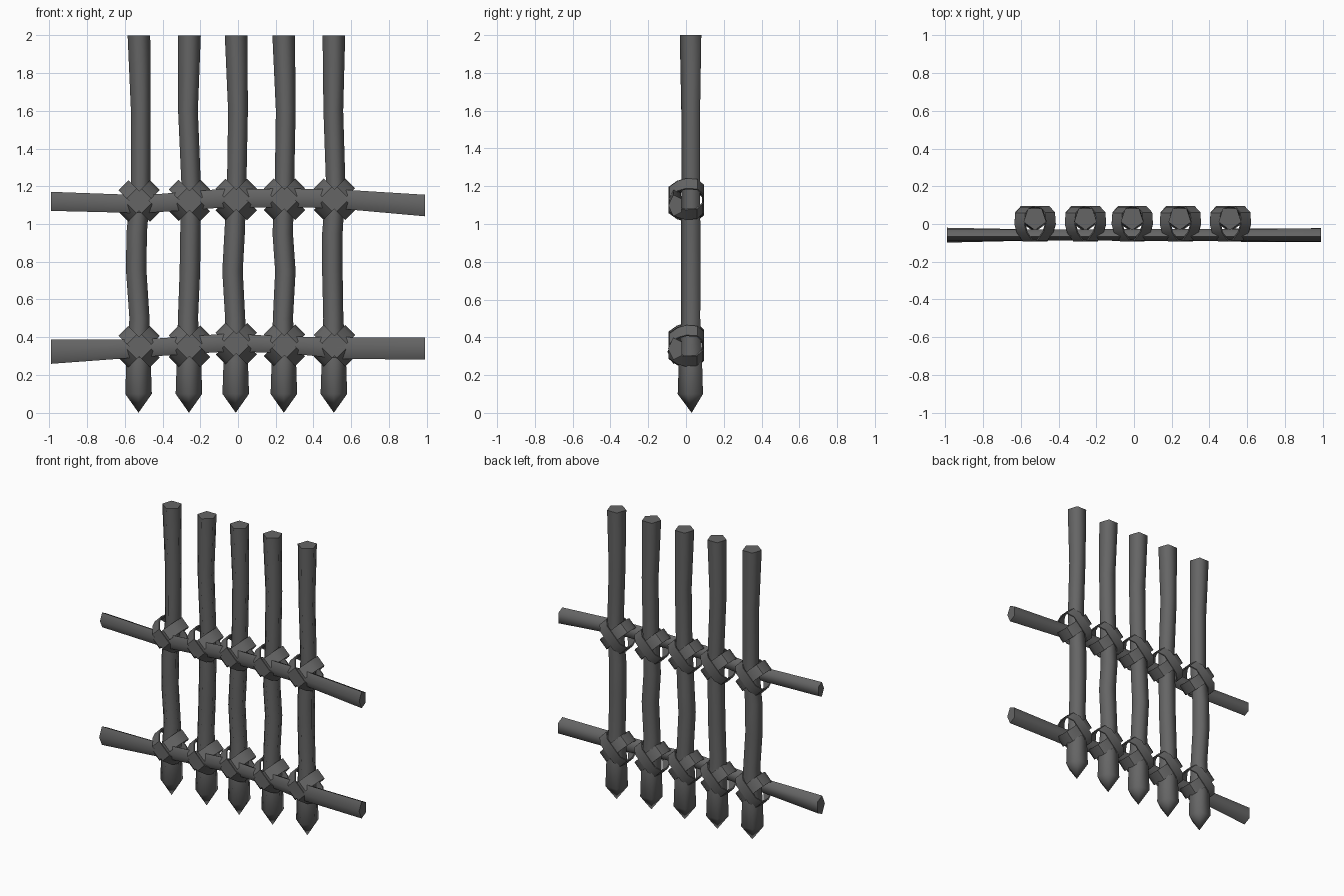
import bpy, bmesh, math
from mathutils import Vector

cube = bpy.data.objects.get("Cube")
if cube:
    bpy.data.objects.remove(cube)

wood = bpy.data.materials.new("dark_grey")
wood.use_nodes = True
GREY = (0.13, 0.13, 0.13, 1)
wood.diffuse_color = GREY
wood.node_tree.nodes["Principled BSDF"].inputs["Base Color"].default_value = GREY


def loft(name, rings, closed=False, angle=75):
    """Skin a list of point rings into one smooth-shaded object."""
    bm = bmesh.new()
    loops = [[bm.verts.new(p) for p in ring] for ring in rings]
    n = len(loops[0])
    pairs = list(zip(loops, loops[1:]))
    if closed:
        pairs.append((loops[-1], loops[0]))
    else:
        bm.faces.new(loops[0])
        bm.faces.new(loops[-1])
    for a, b in pairs:
        for i in range(n):
            j = (i + 1) % n
            bm.faces.new((a[i], a[j], b[j], b[i]))
    bmesh.ops.remove_doubles(bm, verts=bm.verts, dist=0.0005)
    bmesh.ops.recalc_face_normals(bm, faces=bm.faces)
    mesh = bpy.data.meshes.new(name)
    bm.to_mesh(mesh)
    bm.free()
    mesh.materials.append(wood)
    obj = bpy.data.objects.new(name, mesh)
    bpy.context.collection.objects.link(obj)
    bpy.ops.object.select_all(action="DESELECT")
    obj.select_set(True)
    bpy.context.view_layer.objects.active = obj
    bpy.ops.object.shade_smooth_by_angle(angle=math.radians(angle))
    return obj


def pentagon(radius):
    """Five-sided section with one corner towards the front."""
    turns = [math.radians(72 * i - 90) for i in range(5)]
    return [(radius * math.cos(t), radius * math.sin(t)) for t in turns]


# Upright stakes: heights and radii are shared, each stake bends its own way
HEIGHTS = [0, 0.1, 0.27, 0.5, 0.75, 0.95, 1.2, 1.6, 2]
RADII = [0, 0.074, 0.068, 0.056, 0.057, 0.057, 0.054, 0.055, 0.063]
STAKES = [
    (-0.527, [0, 0, 0.005, -0.012, -0.01, 0.012, 0.012, 0.002]),
    (-0.26, [0, 0, -0.005, 0.005, 0.008, 0.012, -0.005, 0.003]),
    (-0.012, [0, 0, -0.003, -0.017, -0.006, 0.005, 0.012, 0.002]),
    (0.243, [0, 0, -0.005, 0.008, -0.006, 0.003, 0.01, -0.001]),
    (0.508, [0, 0, -0.003, -0.008, -0.008, 0.01, -0.003, 0]),
]
for k, (x, bends) in enumerate(STAKES):
    rings = []
    for z, r, dx in zip(HEIGHTS, RADII, [0] + bends):
        rings.append([(x + dx + u, 0.03 + v, z) for u, v in pentagon(r)])
    loft(f"stake_{k + 1}", rings)

# Cross rails: (x, centre height, radius) along each rail
RAILS = {
    "upper_rail": [(-0.99, 1.12, 0.053), (-0.5, 1.105, 0.05), (-0.1, 1.135, 0.052),
                   (0.25, 1.138, 0.052), (0.5, 1.135, 0.053), (0.99, 1.098, 0.06)],
    "lower_rail": [(-0.99, 0.323, 0.067), (-0.5, 0.342, 0.049), (-0.05, 0.372, 0.05),
                   (0.25, 0.36, 0.046), (0.55, 0.343, 0.06), (0.99, 0.34, 0.062)],
}
for name, stations in RAILS.items():
    loft(name, [[(x, -0.055 + 0.65 * v, z + u) for u, v in pentagon(r)]
                for x, z, r in stations])

# Lashings: two crossed flat straps around every joint
HALF_LOOP = [(0.055, -0.09), (0.1, -0.045), (0.118, 0.0), (0.112, 0.06), (0.07, 0.093)]
LOOP = HALF_LOOP + [(-u, v) for u, v in reversed(HALF_LOOP)]


def strap(name, x, z, side, width=0.074, thick=0.008):
    along = Vector((side, 0, 1)).normalized()
    across = Vector((1, 0, -side)).normalized() * width / 2
    back = Vector((0, 1, 0))
    centre = Vector((x, 0.002 * side, z))
    rings = []
    for u, v in LOOP:
        outer = centre + along * u + back * v
        inward = -(along * u + back * v).normalized() * thick
        rings.append([outer + across, outer - across,
                      outer - across + inward, outer + across + inward])
    loft(name, rings, closed=True, angle=40)


JOINTS = {"upper": [1.122, 1.125, 1.13, 1.132, 1.132],
          "lower": [0.35, 0.352, 0.366, 0.357, 0.355]}
for level, heights in JOINTS.items():
    for k, z in enumerate(heights):
        for side, label in ((1, "a"), (-1, "b")):
            strap(f"{level}_strap_{k + 1}{label}", STAKES[k][0] + 0.003, z, side)
